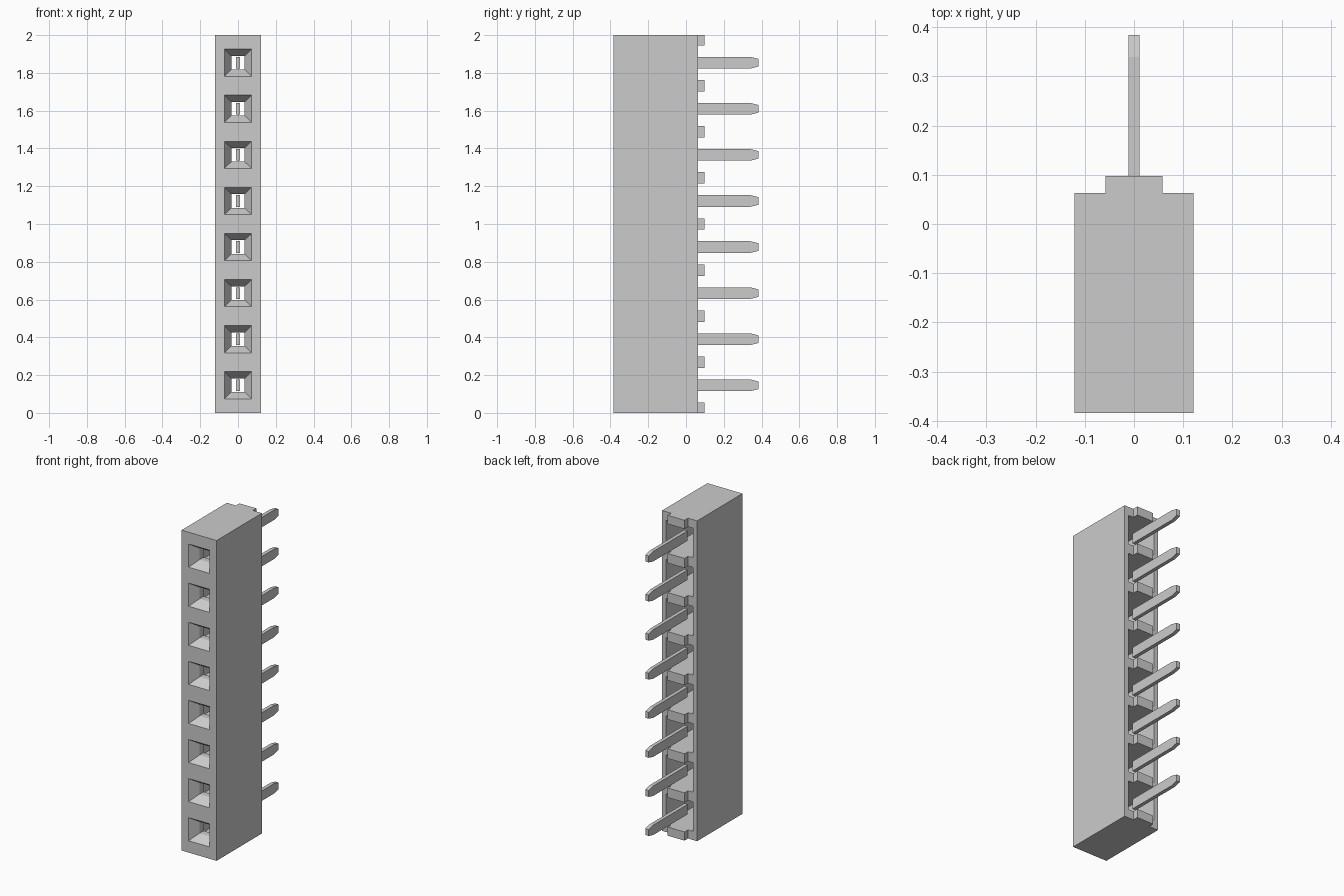
import bpy
import bmesh

if "Cube" in bpy.data.objects:
    bpy.data.objects.remove(bpy.data.objects["Cube"], do_unlink=True)

COUNT, PITCH = 8, 0.244
HEIGHT, HALF_W = 2.0, 0.121
FRONT, BACK, FOOT_BACK, TIP = -0.384, 0.063, 0.0975, 0.384
centres = [HEIGHT / 2 + (i - (COUNT - 1) / 2) * PITCH for i in range(COUNT)]

grey = bpy.data.materials.new("plain grey")
grey.use_nodes = True
grey.diffuse_color = (0.6, 0.6, 0.6, 1)
grey.node_tree.nodes["Principled BSDF"].inputs["Base Color"].default_value = (0.6, 0.6, 0.6, 1)


def add_object(name, bm):
    bmesh.ops.recalc_face_normals(bm, faces=bm.faces)
    mesh = bpy.data.meshes.new(name)
    bm.to_mesh(mesh)
    bm.free()
    mesh.materials.append(grey)
    obj = bpy.data.objects.new(name, mesh)
    bpy.context.collection.objects.link(obj)
    return obj


def ring(bm, y, hx, z0, z1):
    return [bm.verts.new((x, y, z)) for x, z in ((-hx, z0), (hx, z0), (hx, z1), (-hx, z1))]


def bridge(bm, a, b, sides=range(4)):
    for k in sides:
        n = (k + 1) % 4
        bm.faces.new((a[k], a[n], b[n], b[k]))


# Housing: each cell runs from funnel mouth, through a square hole, to a rear pocket
bm = bmesh.new()
for i, c in enumerate(centres):
    z0 = 0 if i == 0 else c - PITCH / 2
    z1 = HEIGHT if i == COUNT - 1 else c + PITCH / 2
    rings = [ring(bm, FRONT, HALF_W, z0, z1)]
    for y, hx, hz in ((FRONT, 0.072, 0.072), (FRONT + 0.055, 0.035, 0.036),
                      (-0.29, 0.035, 0.036), (-0.29, 0.094, 0.092), (BACK, 0.094, 0.092)):
        rings.append(ring(bm, y, hx, c - hz, c + hz))
    rings.append(ring(bm, BACK, HALF_W, z0, z1))
    for a, b in zip(rings, rings[1:]):
        bridge(bm, a, b)
    # Outer walls: left and right always, bottom and top only at the ends
    sides = [1, 3] + ([0] if i == 0 else []) + ([2] if i == COUNT - 1 else [])
    bridge(bm, rings[-1], rings[0], sides)
bmesh.ops.remove_doubles(bm, verts=bm.verts, dist=1e-5)
add_object("housing", bm)

# Standoff feet on the back, between the pockets and at both ends
for i in range(COUNT + 1):
    mid = HEIGHT / 2 + (i - COUNT / 2) * PITCH
    z0, z1 = max(0, mid - 0.03), min(HEIGHT, mid + 0.03)
    bm = bmesh.new()
    a, b = ring(bm, BACK, 0.058, z0, z1), ring(bm, FOOT_BACK, 0.058, z0, z1)
    bridge(bm, a, b)
    bm.faces.new(a)
    bm.faces.new(b)
    add_object(f"standoff_{i + 1}", bm)

# Flat pins with tapered tips
for i, c in enumerate(centres):
    bm = bmesh.new()
    rings = [ring(bm, y, 0.0115, c - h, c + h)
             for y, h in ((0.0, 0.031), (0.34, 0.031), (TIP, 0.02))]
    for a, b in zip(rings, rings[1:]):
        bridge(bm, a, b)
    bm.faces.new(rings[0])
    bm.faces.new(rings[-1])
    add_object(f"pin_{i + 1}", bm)
